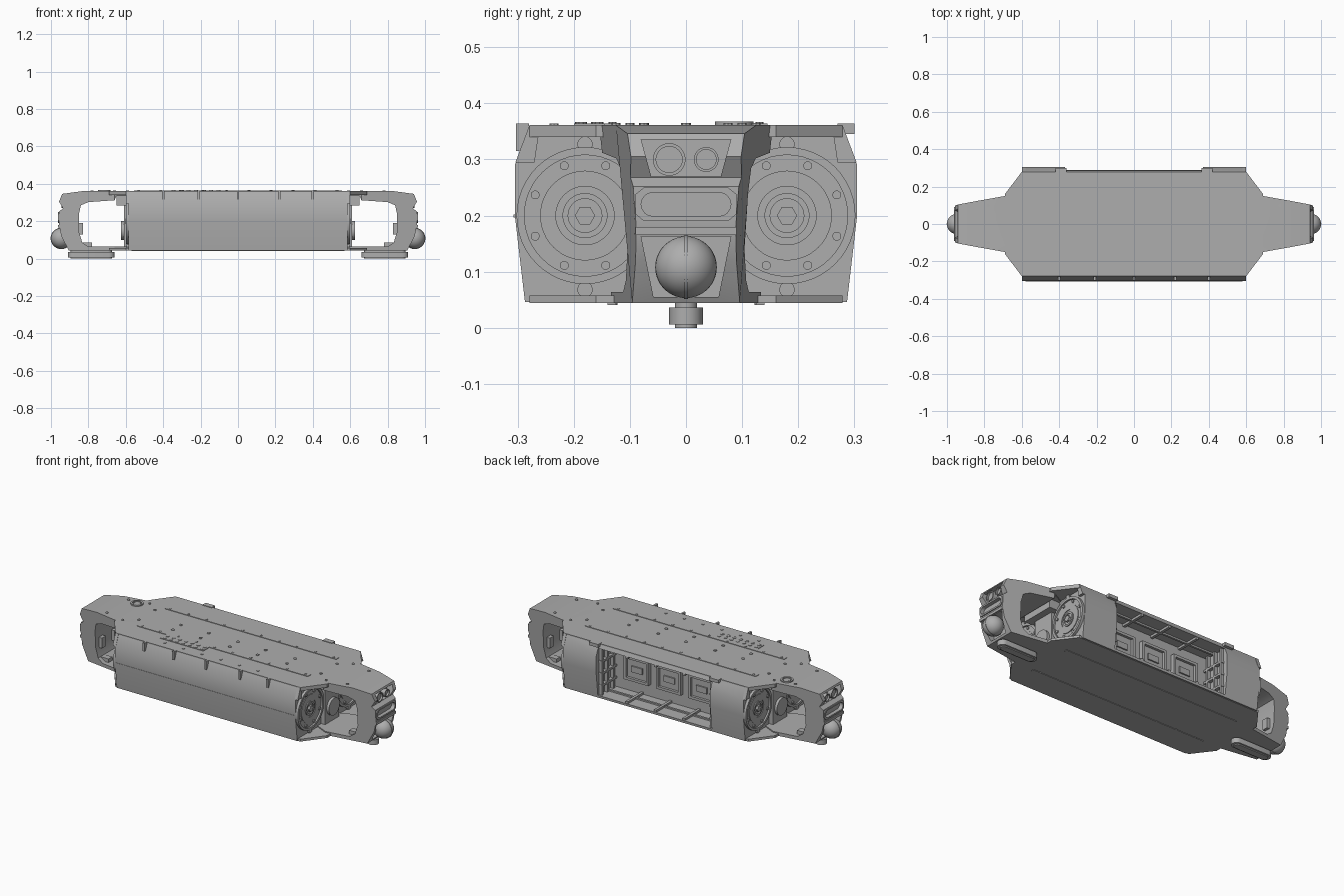
import bpy, bmesh, math
from mathutils import Matrix, Vector

cube = bpy.data.objects.get("Cube")
if cube:
    bpy.data.objects.remove(cube)

grey = bpy.data.materials.new("plain_grey")
grey.use_nodes = True
grey.diffuse_color = (0.42, 0.42, 0.42, 1)
grey.node_tree.nodes["Principled BSDF"].inputs["Base Color"].default_value = (0.42, 0.42, 0.42, 1)
parts = []


def finish(name, bm, mirror=""):
    bmesh.ops.recalc_face_normals(bm, faces=bm.faces)
    mesh = bpy.data.meshes.new(name)
    bm.to_mesh(mesh)
    bm.free()
    mesh.materials.append(grey)
    ob = bpy.data.objects.new(name, mesh)
    bpy.context.collection.objects.link(ob)
    if mirror:
        m = ob.modifiers.new("mirror", 'MIRROR')
        m.use_axis = ["x" in mirror, "y" in mirror, False]
    parts.append(ob)
    return ob


def add_prism(bm, pts, axis, lo, hi):
    """Extrude a 2D outline along an axis; pts use the other two axes in order."""
    def place(p, t):
        v = list(p)
        v.insert("xyz".index(axis), t)
        return v
    face = bm.faces.new([bm.verts.new(place(p, lo)) for p in pts])
    ext = bmesh.ops.extrude_face_region(bm, geom=[face])
    move = Vector(place((0, 0), hi - lo))
    bmesh.ops.translate(bm, vec=move, verts=[g for g in ext["geom"] if isinstance(g, bmesh.types.BMVert)])


def prism(name, pts, axis, lo, hi, mirror=""):
    bm = bmesh.new()
    add_prism(bm, pts, axis, lo, hi)
    return finish(name, bm, mirror)


def boxes(name, items, mirror=""):
    bm = bmesh.new()
    for x0, x1, y0, y1, z0, z1 in items:
        add_prism(bm, [(x0, y0), (x1, y0), (x1, y1), (x0, y1)], "z", z0, z1)
    return finish(name, bm, mirror)


def discs(name, centres, r, depth, axis="z", mirror="", seg=32):
    turn = {"x": Matrix.Rotation(math.pi / 2, 4, 'Y'), "y": Matrix.Rotation(math.pi / 2, 4, 'X'),
            "z": Matrix.Identity(4)}[axis]
    bm = bmesh.new()
    for c in centres:
        bmesh.ops.create_cone(bm, cap_ends=True, segments=seg, radius1=r, radius2=r, depth=depth,
                              matrix=Matrix.Translation(c) @ turn)
    return finish(name, bm, mirror)


def ring(name, centre, r_out, r_in, depth, axis, mirror=""):
    ob = discs(name, [centre], r_out, depth, axis, mirror, 48)
    cut(ob, discs("ring_cutter", [centre], r_in, depth * 2, axis, "", 48))
    return ob


def cut(ob, cutter, op='DIFFERENCE'):
    cutter.hide_render = True
    mod = ob.modifiers.new("cut", 'BOOLEAN')
    mod.object, mod.operation, mod.solver = cutter, op, 'EXACT'
    bpy.context.view_layer.objects.active = ob
    while ob.modifiers[0] != mod:
        bpy.ops.object.modifier_move_up(modifier="cut")
    bpy.ops.object.modifier_apply(modifier="cut")
    parts.remove(cutter)
    bpy.data.objects.remove(cutter)


def both(half):
    """Complete an outline symmetric in its first coordinate."""
    return half + [(-a, b) for a, b in reversed(half)]


def stadium(w, h, cz, n=8):
    pts = []
    for s in (1, -1):
        for i in range(n + 1):
            a = -math.pi / 2 + math.pi * i / n
            pts.append((s * (w - h + h * math.cos(a)), cz + s * h * math.sin(a)))
    return pts


# Main hull with equipment bay in the back and round recesses at the ends
hull = prism("hull", both([(.287, .046), (.305, .2), (.305, .29), (.279, .355)]), "x", -.585, .585)
cut(hull, boxes("bay_cutter", [(-.37, .37, .14, .4, .06, .335)]))
for sx in (1, -1):
    for sy in (1, -1):
        cut(hull, discs("end_cutter", [(sx * .585, sy * .18, .2)], .122, .05, "x", seg=48))

# Deck and floor plates with chamfered corners
plan = [(.6, -.279), (.69, -.16), (.69, .16), (.6, .279)]
plan = plan + [(-x, -y) for x, y in plan]
prism("deck_plate", plan, "z", .34, .361)
prism("floor_plate", plan, "z", .044, .058)
prism("hull_top_corner", [(.279, .361), (.304, .295), (.27, .295), (.26, .361)], "x", .58, .6, "xy")

# Front side seam, edge clips and small fasteners
boxes("side_seam", [(-.58, .58, -.307, -.3, .197, .202)])
boxes("edge_clips", [(x - .006, x + .006, -.303, -.28, .315, .364) for x in (-.4, -.21, 0, .22, .4)])
boxes("back_hinges", [(.36, .42, .27, .3, .345, .364)], "x")

# Deck rails, bolts, vent and port
boxes("deck_rails", [(-.555, .555, .118, .145, .361, .364)], "y")
discs("rail_bolts", [(-.53 + i * .1177, .131, .364) for i in range(10)], .007, .005, "z", "y", 8)
discs("deck_bolts", [(x, y, .361) for y in (0, -.075) for x in (-.37, -.19, 0, .18, .37)], .009, .008, seg=8)
discs("edge_bolts", [(-.31 + i * .121, -.235, .361) for i in range(6)], .008, .006, seg=8)
boxes("vent_plate", [(-.365, -.085, -.2, -.145, .361, .364)])
discs("vent_holes", [(-.345 + i * .04, y, .364) for i in range(7) for y in (-.187, -.158)], .011, .005, seg=10)
ring("port_rim", (-.715, .086, .362), .034, .024, .012, "z")
discs("port_cap", [(-.715, .086, .361)], .018, .008)
discs("floor_bolts", [(i * .13, .13, .044) for i in range(5)], .008, .006, "z", "xy", 8)
boxes("floor_strips", [(-.57, .57, .125, .14, .041, .046)], "y")

# Equipment bay: ribs, wall cases, shelving
boxes("bay_ribs", [(x - .008, x + .008, .14, .285, z, z + .014)
                   for x in (-.185, 0, .185) for z in (.058, .322)]
      + [(-.37, .37, .2, .212, .058, .068), (-.37, .37, .2, .212, .325, .337)])
for i, x in enumerate((-.21, 0, .21)):
    case = boxes("bay_case_%d" % (i + 1), [(x - .08, x + .08, .135, .165, .13, .27)])
    cut(case, boxes("case_cutter", [(x - .065, x + .065, .15, .2, .145, .255)]))
    boxes("case_latch_%d" % (i + 1), [(x - .035, x + .035, .145, .158, .18, .215)])
boxes("bay_shelves", [(.35, .372, .14, .28, z, z + .012) for z in (.11, .18, .25)]
      + [(.35, .372, y, y + .012, .06, .335) for y in (.16, .215, .265)], "x")

# Drive wheels seated in the hull ends
W = (.18, .2)
ring("wheel_rim", (.58, *W), .122, .108, .04, "x", "xy")
discs("wheel_disc", [(.575, *W)], .11, .03, "x", "xy", 48)
ring("wheel_ring", (.588, *W), .08, .052, .012, "x", "xy")
ring("wheel_inner_ring", (.588, *W), .04, .03, .016, "x", "xy")
discs("wheel_hub", [(.59, *W)], .018, .025, "x", "xy", 6)
discs("wheel_bolts", [(.592, W[0] + .096 * math.cos(a), W[1] + .096 * math.sin(a))
                      for a in [math.pi / 8 + i * math.pi / 4 for i in range(8)]], .008, .01, "x", "xy", 10)
discs("wheel_lugs", [(.59, .18, z) for z in (.327, .068)], .014, .014, "x", "xy", 12)

# End frames: side outline intersected with tapered plan
outline = [(.57, .361), (.83, .361), (.94, .346), (.957, .305), (.935, .268), (.957, .252), (.957, .18),
           (.945, .12), (.905, .044), (.57, .044), (.57, .064), (.8, .064), (.832, .085), (.85, .14),
           (.85, .24), (.84, .285), (.8, .302), (.66, .312), (.65, .335), (.57, .335)]
arm_plan = [(.56, -.1), (.66, -.155), (.97, -.1), (.97, .1), (.66, .155), (.56, .1)]
frame = prism("end_frame", outline, "y", -.3, .3, "x")
cut(frame, prism("plan_cutter", arm_plan, "z", 0, .5), 'INTERSECT')
for v in frame.data.vertices:
    v.co.y *= .86 + .14 * min(1, max(0, (v.co.z - .17) / .19))
cut(frame, prism("lamp_cutter", both([(.062, .27), (.08, .336)]), "x", .915, 1))
cut(frame, prism("slot_cutter", stadium(.082, .022, .22), "x", .94, 1))
cut(frame, prism("ball_cutter", both([(.058, .055), (.08, .163)]), "x", .885, 1))

# Raised trims on the end faces
bezel = prism("slot_bezel", both([(.075, .19), (.09, .203), (.09, .238), (.075, .25)]), "x", .945, .963, "x")
cut(bezel, prism("bezel_cutter", stadium(.08, .021, .22), "x", .9, 1))
boxes("brow_step", [(.93, .962, -.09, .09, .165, .18)], "x")

# Lamps and sensor ball
for y, r in ((-.03, .029), (.036, .022)):
    side = "large" if y < 0 else "small"
    ring(side + "_lamp_rim", (.925, y, .3), r, r * .8, .035, "x", "x")
    discs(side + "_lamp_lens", [(.922, y, .3)], r * .82, .02, "x", "x")
bm = bmesh.new()
bmesh.ops.create_uvsphere(bm, u_segments=32, v_segments=20, radius=.055,
                          matrix=Matrix.Translation((.945, 0, .108)))
finish("sensor_ball", bm, "x")
ring("ball_band", (.945, 0, .108), .057, .053, .008, "y", "x")

# Joint hardware inside the end frames
boxes("joint_bracket", [(.57, .65, -.1, .1, .285, .34), (.57, .61, -.065, .065, .06, .29)], "x")
discs("joint_pivot", [(.61, 0, .15)], .05, .03, "x", "x")
boxes("inner_steps", [(.83, .87, .04, .075, .13, .19), (.78, .85, .05, .085, .06, .085)], "xy")
discs("arm_bolts", [(.59, .075, .361), (.66, .125, .361), (.78, .1, .361)], .008, .008, "z", "xy", 8)

# Skids under the end frames
for name, w, h, z0, z1 in (("skid", .125, .03, .006, .036), ("skid_core", .11, .02, 0, .05)):
    prism(name, [(x + .785, y) for x, y in stadium(w, h, 0)], "z", z0, z1, "x")

# Smooth the round parts, keep sharp edges
bpy.ops.object.select_all(action='DESELECT')
for ob in parts:
    ob.select_set(True)
bpy.context.view_layer.objects.active = hull
bpy.ops.object.shade_smooth_by_angle(angle=math.radians(30))
